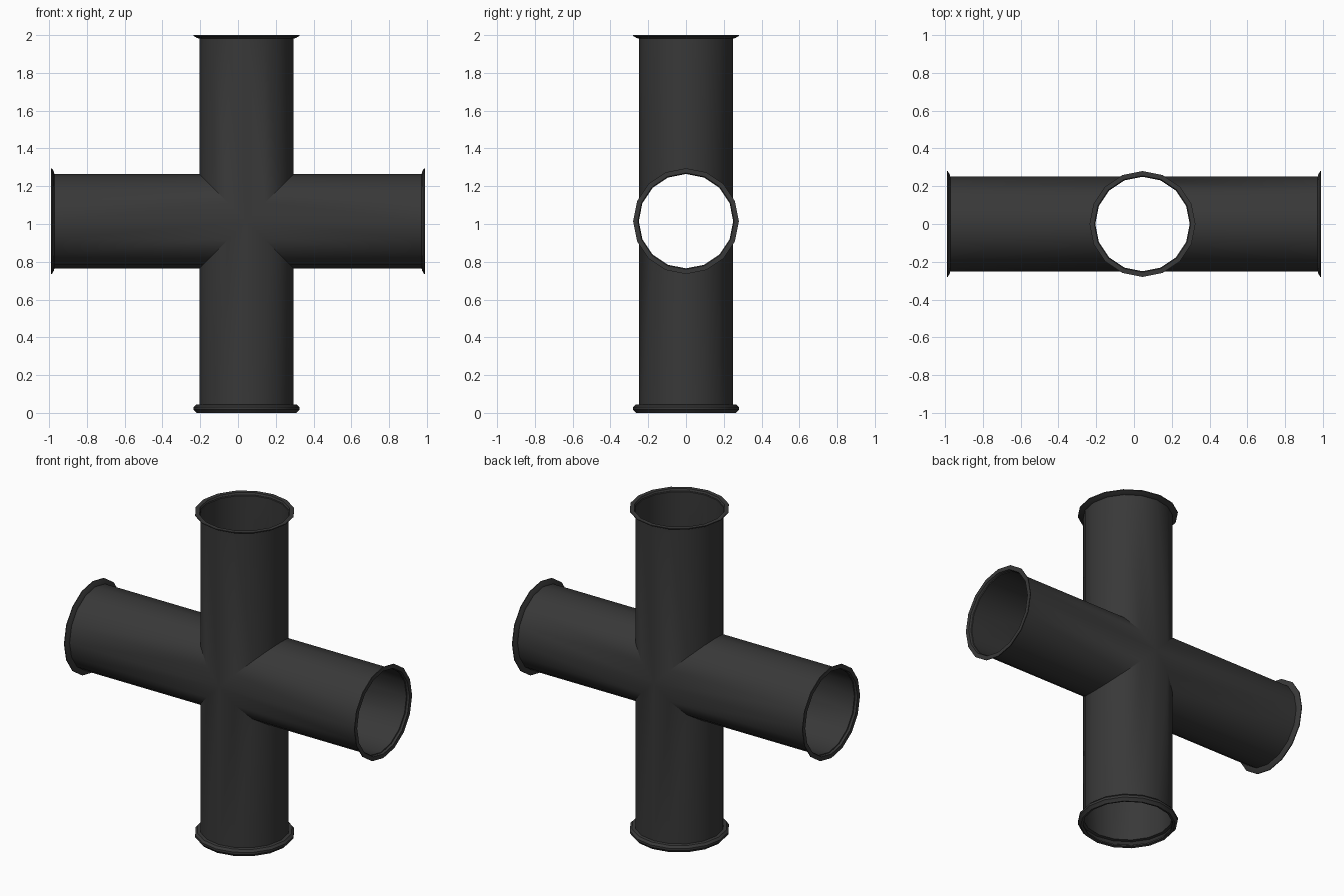
import bpy, bmesh, math
from mathutils import Vector

if "Cube" in bpy.data.objects:
    bpy.data.objects.remove(bpy.data.objects["Cube"])

SIDES, R, RIM = 16, 0.25, 0.28
CENTRE = Vector((0.045, 0, 1.015))
X, Y, Z = Vector((1, 0, 0)), Vector((0, 1, 0)), Vector((0, 0, 1))

# Flange sections: (distance back from the pipe end, radius)
THIN = [(0.018, R), (0.015, 0.262), (0.005, RIM), (0.0, RIM), (0.0, 0.255), (0.012, R)]
THICK = [(0.045, R), (0.043, 0.268), (0.03, RIM), (0.017, RIM), (0.005, 0.268), (0.0, 0.265), (0.004, R), (0.012, R)]


def add_arm(bm, axis, across, length, flange):
    """Open pipe arm mitred at the crossing, with a lip on the far end."""
    angles = [2 * math.pi * i / SIDES for i in range(SIDES)]

    def ring(distance, radius):
        return [bm.verts.new(CENTRE + Y * radius * math.cos(a) + across * radius * math.sin(a)
                             + axis * (abs(R * math.sin(a)) if distance is None else distance))
                for a in angles]

    rings = [ring(None, R)] + [ring(length - d, r) for d, r in flange]
    for a, b in zip(rings, rings[1:]):
        for i in range(SIDES):
            j = (i + 1) % SIDES
            bm.faces.new((a[i], a[j], b[j], b[i]))


bm = bmesh.new()
# Horizontal arms
add_arm(bm, X, Z, 0.99 - CENTRE.x, THIN)
add_arm(bm, -X, Z, 0.99 + CENTRE.x, THIN)
# Vertical arms
add_arm(bm, Z, X, 2.0 - CENTRE.z, THIN)
add_arm(bm, -Z, X, CENTRE.z, THICK)
bmesh.ops.remove_doubles(bm, verts=bm.verts, dist=0.0005)
bmesh.ops.recalc_face_normals(bm, faces=bm.faces)

mesh = bpy.data.meshes.new("pipe_cross")
bm.to_mesh(mesh)
bm.free()
pipe = bpy.data.objects.new("pipe_cross", mesh)
bpy.context.collection.objects.link(pipe)

# Dark metal colour
metal = bpy.data.materials.new("dark_metal")
metal.diffuse_color = (0.04, 0.04, 0.04, 1)
metal.use_nodes = True
metal.node_tree.nodes["Principled BSDF"].inputs["Base Color"].default_value = metal.diffuse_color
mesh.materials.append(metal)

bpy.context.view_layer.objects.active = pipe
pipe.select_set(True)
bpy.ops.object.shade_smooth_by_angle(angle=math.radians(35))
